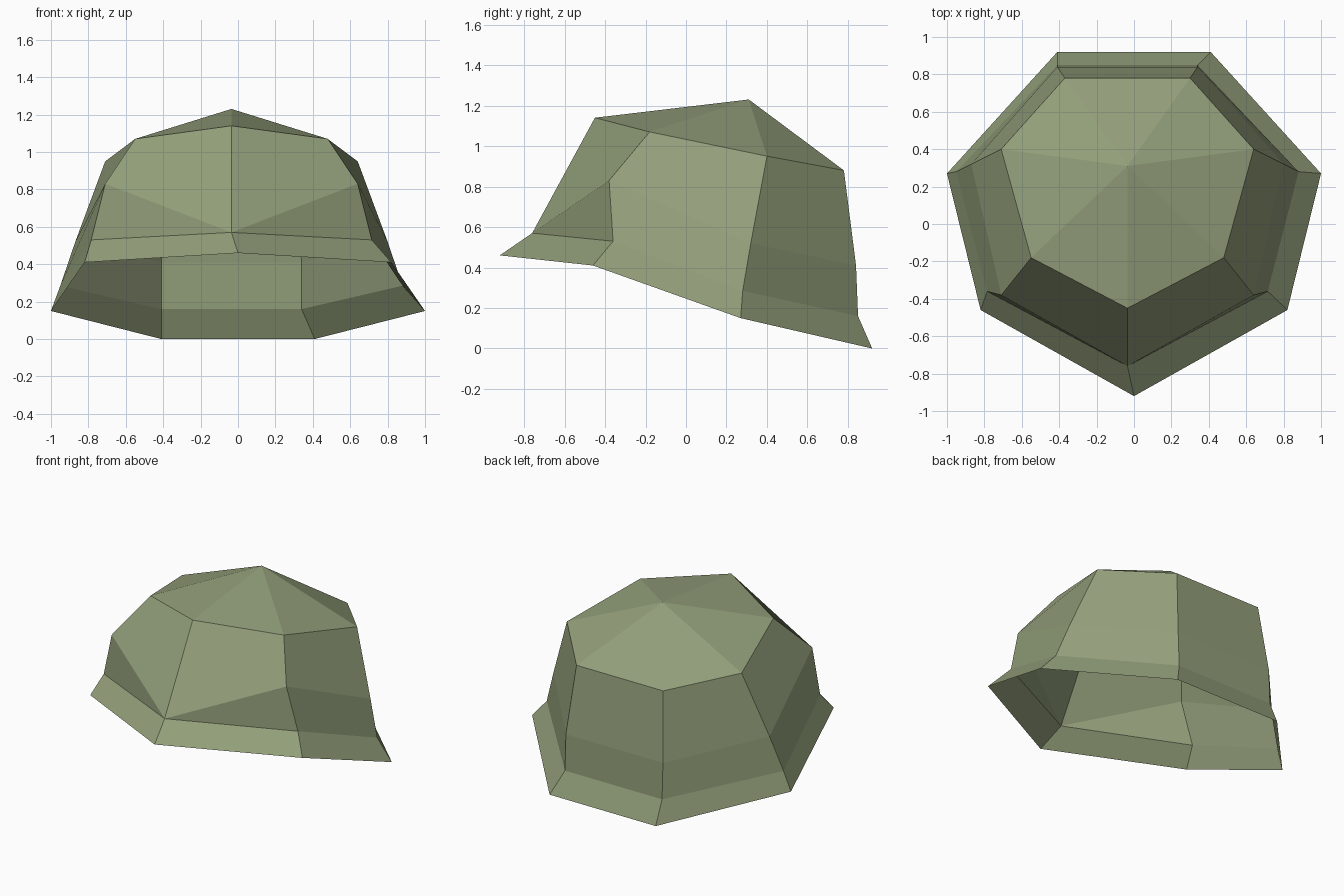
import bpy
import bmesh

if "Cube" in bpy.data.objects:
    bpy.data.objects.remove(bpy.data.objects["Cube"])

# One flat olive colour
olive = bpy.data.materials.new("olive green")
olive.diffuse_color = (0.29, 0.345, 0.195, 1)
olive.use_nodes = True
olive.node_tree.nodes["Principled BSDF"].inputs["Base Color"].default_value = olive.diffuse_color

# Right half of each seven-sided ring, front to back: (x from centre, y, z)
rim = [(0, -0.92, 0.46), (0.82, -0.46, 0.41), (1.0, 0.27, 0.15), (0.41, 0.92, 0.0)]
brim_top = [(0, -0.76, 0.57), (0.75, -0.36, 0.53), (0.915, 0.28, 0.285), (0.375, 0.85, 0.16)]
wall = [(0, -0.76, 0.57), (0.675, -0.38, 0.83), (0.835, 0.32, 0.52), (0.375, 0.84, 0.41)]
crown = [(0, -0.45, 1.14), (0.515, -0.18, 1.07), (0.675, 0.40, 0.95), (0.335, 0.78, 0.88)]
SHIFT = -0.035  # the dome sits slightly off the brim centre


def ring(bm, half, shift):
    """Mirror the half ring into a full loop of vertices."""
    full = half + [(-x, y, z) for x, y, z in reversed(half[1:])]
    return [bm.verts.new((x + shift, y, z)) for x, y, z in full]


def bridge(bm, low, high):
    n = len(low)
    for i in range(n):
        j = (i + 1) % n
        bm.faces.new((low[i], low[j], high[j], high[i]))


# Open shell: flared brim, lower wall, upper wall
bm = bmesh.new()
rings = [ring(bm, rim, 0)] + [ring(bm, h, SHIFT) for h in (brim_top, wall, crown)]
for low, high in zip(rings, rings[1:]):
    bridge(bm, low, high)

# Top fan to the peak
peak = bm.verts.new((SHIFT, 0.31, 1.23))
top = rings[-1]
for i in range(len(top)):
    bm.faces.new((top[i], top[(i + 1) % len(top)], peak))

# The lower wall closes to a point at the front
bmesh.ops.remove_doubles(bm, verts=bm.verts[:], dist=0.001)

mesh = bpy.data.meshes.new("helmet_shell")
bm.to_mesh(mesh)
bm.free()
mesh.materials.append(olive)
bpy.context.collection.objects.link(bpy.data.objects.new("helmet_shell", mesh))
